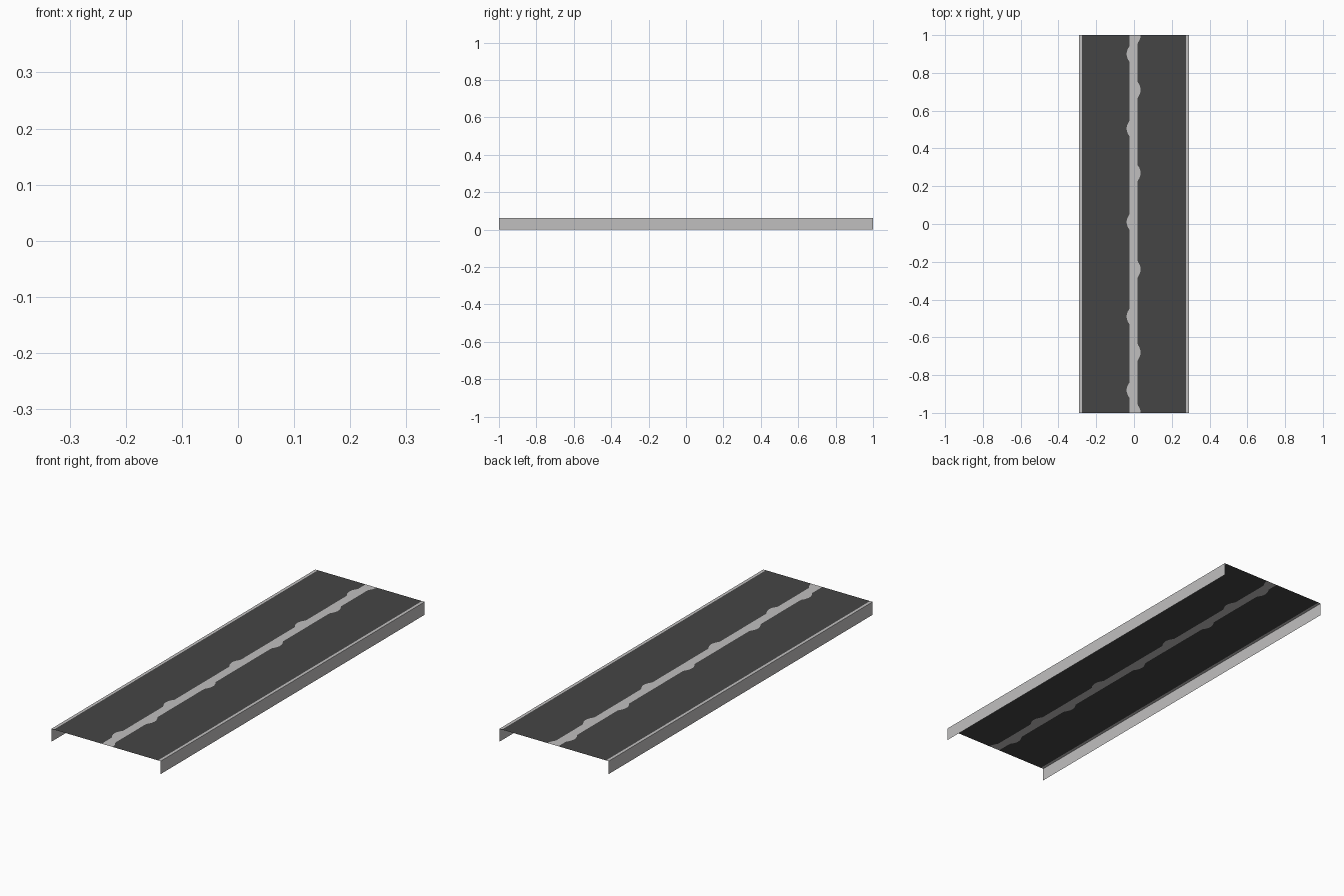
import bpy, bmesh

if "Cube" in bpy.data.objects:
    bpy.data.objects.remove(bpy.data.objects["Cube"])

HALF_W, ROAD_W, HALF_L, TOP = 0.29, 0.276, 1.0, 0.062


def material(name, rgb):
    m = bpy.data.materials.new(name)
    m.diffuse_color = (*rgb, 1)
    m.use_nodes = True
    m.node_tree.nodes["Principled BSDF"].inputs["Base Color"].default_value = m.diffuse_color
    return m


asphalt = material("dark asphalt", (0.06, 0.06, 0.06))
concrete = material("pale concrete", (0.53, 0.52, 0.52))


def sheet(name, stations, profile_at, colours, mats):
    """Loft an open (x, z) profile along y; one colour index per profile segment."""
    bm = bmesh.new()
    rows = [[bm.verts.new((x, y, z)) for x, z in profile_at(y)] for y in stations]
    for a, b in zip(rows, rows[1:]):
        for i, c in enumerate(colours):
            f = bm.faces.new((a[i], a[i + 1], b[i + 1], b[i]))
            f.material_index = c
    me = bpy.data.meshes.new(name)
    bm.to_mesh(me)
    bm.free()
    for m in mats:
        me.materials.append(m)
    ob = bpy.data.objects.new(name, me)
    bpy.context.collection.objects.link(ob)
    return ob


# Worn patches that widen the centre line on alternating sides
LEFT = (0.90, 0.505, 0.01, -0.49, -0.88)
RIGHT = (1.0, 0.71, 0.27, -0.24, -0.68, -1.0)


def bump(y, centres):
    return max(max(0, 1 - ((y - c) / 0.042) ** 2) for c in centres) * 0.016


def road_profile(y):
    return [(-ROAD_W, TOP), (-0.023 - bump(y, LEFT), TOP),
            (0.019 + bump(y, RIGHT), TOP), (ROAD_W, TOP)]


# Road deck with the centre line cut into it
ys = [-HALF_L + 2 * HALF_L * i / 250 for i in range(251)]
sheet("road_surface", ys, road_profile, (0, 1, 0), (asphalt, concrete))

# Kerbs: narrow top strip and a side skirt down to the ground
ends = (-HALF_L, HALF_L)
sheet("kerb_left", ends,
      lambda y: [(-HALF_W, 0), (-HALF_W, TOP), (-ROAD_W, TOP)], (0, 0), (concrete,))
sheet("kerb_right", ends,
      lambda y: [(ROAD_W, TOP), (HALF_W, TOP), (HALF_W, 0)], (0, 0), (concrete,))
